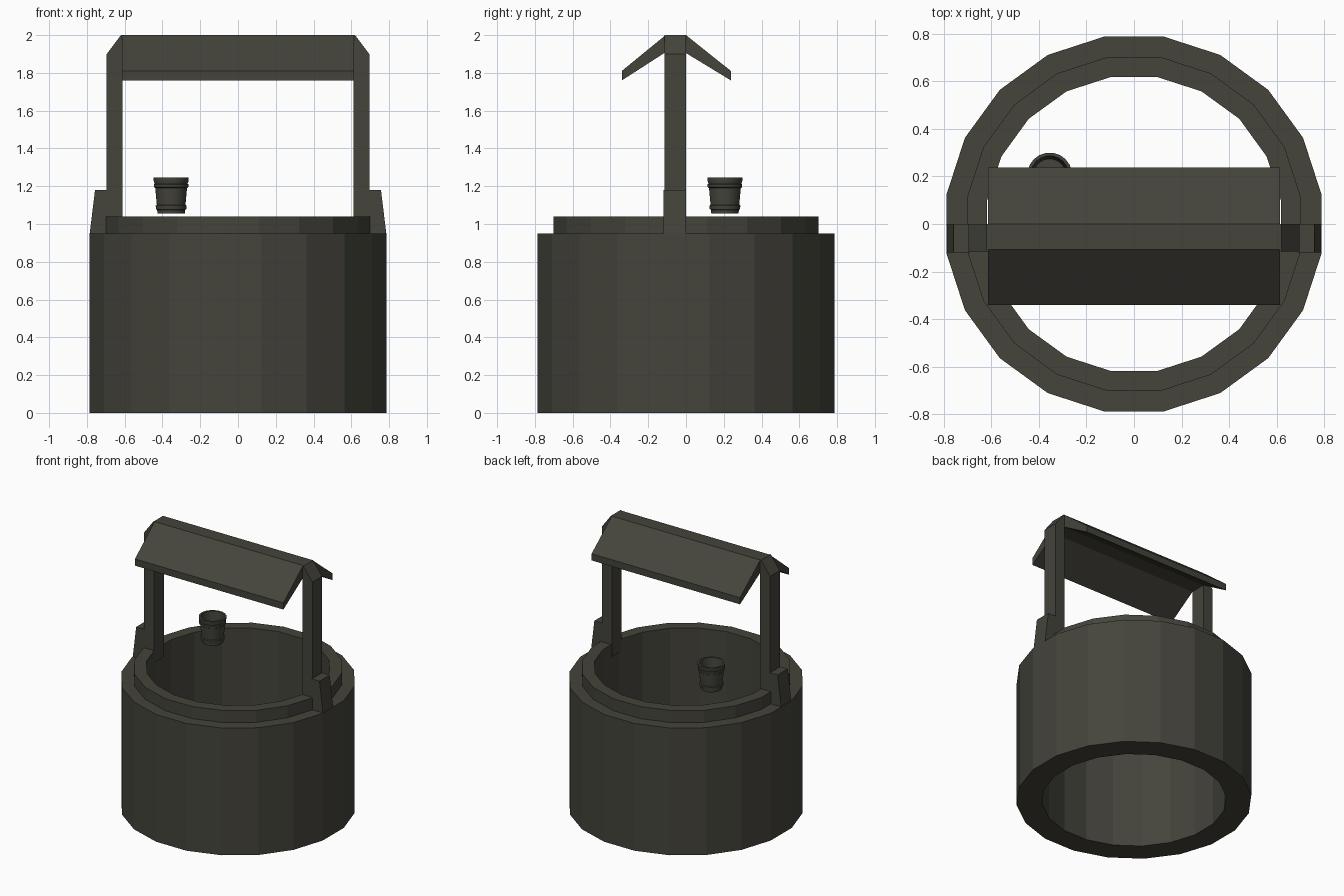
import bpy, bmesh, math

if "Cube" in bpy.data.objects:
    bpy.data.objects.remove(bpy.data.objects["Cube"])

stone = bpy.data.materials.new("dark grey stone")
stone.diffuse_color = (0.058, 0.057, 0.044, 1)
stone.use_nodes = True
stone.node_tree.nodes["Principled BSDF"].inputs["Base Color"].default_value = stone.diffuse_color


def finish(name, bm):
    bmesh.ops.recalc_face_normals(bm, faces=bm.faces)
    me = bpy.data.meshes.new(name)
    bm.to_mesh(me)
    bm.free()
    me.materials.append(stone)
    ob = bpy.data.objects.new(name, me)
    bpy.context.collection.objects.link(ob)
    return ob


def lathe(name, profile, sides, centre=(0, 0), closed=True):
    """Spin a list of (radius, z) points about a vertical axis."""
    bm = bmesh.new()
    rings = []
    for r, z in profile:
        ring = []
        for k in range(sides):
            a = 2 * math.pi * (k + 0.5) / sides
            ring.append(bm.verts.new((centre[0] + r * math.cos(a),
                                      centre[1] + r * math.sin(a), z)))
        rings.append(ring)
    pairs = list(zip(rings, rings[1:]))
    if closed:
        pairs.append((rings[-1], rings[0]))
    else:
        bm.faces.new(rings[0])
        bm.faces.new(rings[-1])
    for a, b in pairs:
        for k in range(sides):
            n = (k + 1) % sides
            bm.faces.new((a[k], a[n], b[n], b[k]))
    return finish(name, bm)


def prism(name, outline, start, end, axis):
    """Extrude an outline of (side, z) points along the x or y axis."""
    bm = bmesh.new()
    place = (lambda s, z, t: (t, s, z)) if axis == 'x' else (lambda s, z, t: (s, t, z))
    a = [bm.verts.new(place(s, z, start)) for s, z in outline]
    b = [bm.verts.new(place(s, z, end)) for s, z in outline]
    bm.faces.new(a)
    bm.faces.new(b)
    n = len(outline)
    for i in range(n):
        j = (i + 1) % n
        bm.faces.new((a[i], a[j], b[j], b[i]))
    return finish(name, bm)


# Open well wall with a raised inner rim, 20 flat sides
lathe("well_wall", [(0.797, 0), (0.797, 0.95), (0.71, 0.95), (0.71, 1.04),
                    (0.625, 1.04), (0.625, 0)], 20)

# Posts with sloping tops and their outer brackets
for side, label in ((-1, "left"), (1, "right")):
    prism(label + "_post", [(side * x, z) for x, z in
          ((0.612, 0.95), (0.695, 0.95), (0.695, 1.90), (0.62, 2.0), (0.612, 2.0))],
          -0.115, 0.0, 'y')
    prism(label + "_bracket", [(side * x, z) for x, z in
          ((0.69, 0.95), (0.785, 0.95), (0.757, 1.18), (0.69, 1.18))],
          -0.12, 0.0, 'y')

# Roof: two slopes joined by a flat ridge beam
prism("roof", [(-0.34, 1.76), (-0.34, 1.81), (-0.108, 2.0), (0.0, 2.0),
               (0.238, 1.81), (0.238, 1.76), (0.0, 1.905), (-0.115, 1.905)],
      -0.613, 0.613, 'x')

# Hanging bucket with two bands
bucket = lathe("bucket", [(0.073, 1.055), (0.075, 1.075), (0.081, 1.078), (0.083, 1.097),
                          (0.077, 1.101), (0.085, 1.19), (0.092, 1.195), (0.093, 1.21),
                          (0.088, 1.213), (0.094, 1.23), (0.094, 1.245), (0.08, 1.245),
                          (0.068, 1.08)], 20, (-0.354, 0.206), closed=False)
bpy.context.view_layer.objects.active = bucket
bucket.select_set(True)
bpy.ops.object.shade_smooth_by_angle(angle=math.radians(25))
